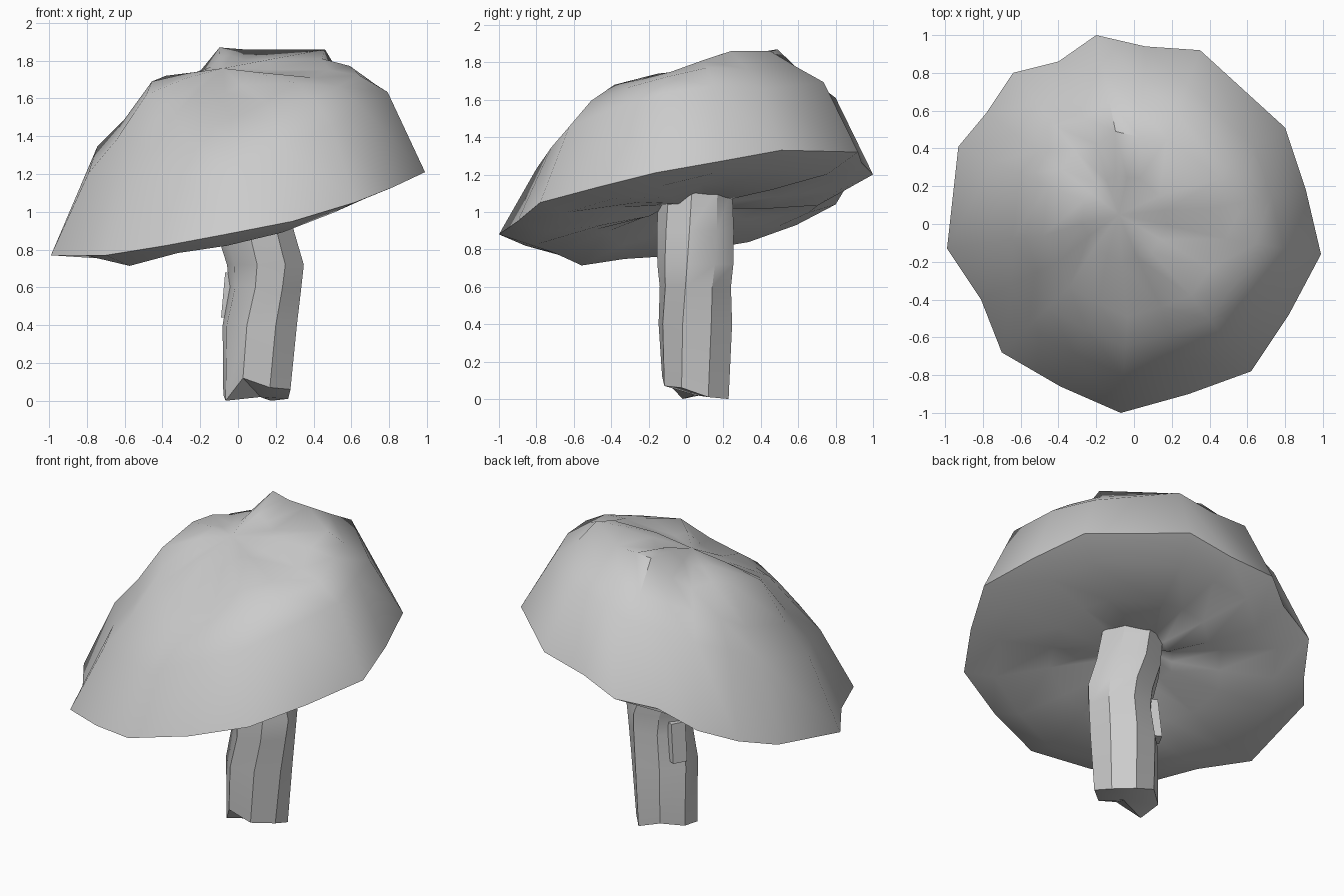
import bpy, bmesh, math

if "Cube" in bpy.data.objects:
    bpy.data.objects.remove(bpy.data.objects["Cube"])

# Cap rim outline (x, y, z) and height of the lumpy crest above each rim point
RIM = [(-.2, 1, 1.2), (.06, .94, 1.26), (.35, .92, 1.32), (.8, .51, 1.33), (.91, .18, 1.27),
       (.99, -.16, 1.21), (.82, -.48, 1.13), (.62, -.78, 1.05), (.29, -.9, .95),
       (-.07, -1, .88), (-.39, -.86, .82), (-.7, -.68, .77), (-.81, -.4, .77),
       (-.99, -.13, .77), (-.93, .41, .88), (-.78, .59, .93), (-.64, .8, 1.04), (-.4, .86, 1.14)]
CREST = [1.87, 1.86, 1.86, 1.86, 1.81, 1.75, 1.71, 1.68, 1.58,
         1.51, 1.49, 1.51, 1.56, 1.62, 1.69, 1.72, 1.70, 1.75]
FOOT = [.01, 0, .05, .03, 0, .12, .07, .06]


def plane(x, y):
    return 1.03 + .22 * x + .2 * y


def loft(name, rings, start=None, end=None):
    """Skin a stack of rings, closing each end with a fan or a single face."""
    bm = bmesh.new()
    vs = [[bm.verts.new(p) for p in r] for r in rings]
    n = len(vs[0])
    for a, b in zip(vs, vs[1:]):
        for i in range(n):
            j = (i + 1) % n
            bm.faces.new((a[i], a[j], b[j], b[i]))
    for ring, tip in ((vs[0], start), (vs[-1], end)):
        if tip is None:
            bm.faces.new(ring)
        else:
            t = bm.verts.new(tip)
            for i in range(n):
                bm.faces.new((ring[i], ring[(i + 1) % n], t))
    bmesh.ops.recalc_face_normals(bm, faces=bm.faces)
    me = bpy.data.meshes.new(name)
    bm.to_mesh(me)
    bm.free()
    ob = bpy.data.objects.new(name, me)
    bpy.context.collection.objects.link(ob)
    return ob


def smooth(ob, angle):
    bpy.ops.object.select_all(action='DESELECT')
    ob.select_set(True)
    bpy.context.view_layer.objects.active = ob
    bpy.ops.object.shade_smooth_by_angle(angle=math.radians(angle))


def cap_ring(scale, lift, wobble=0.0, sag=0.0, corner=0.0, left=0.0):
    """Scaled rim outline on the tilted cap plane, sagging on chosen sides."""
    out = []
    for i, (x, y, _) in enumerate(RIM):
        drop = sag * max(0, -.7 * x - .7 * y) + left * max(0, -x)
        drop += corner if i == 3 else 0
        x, y = x * scale, y * scale
        out.append((x, y, plane(x, y) + lift + wobble * math.sin(i * 2.1) - drop))
    return out


# Cap: gilled underside, rim, steep shoulder, lumpy crest, central dimple
crest = [(x * .49, y * .49, z) for (x, y, _), z in zip(RIM, CREST)]
crest[3] = (.46, .24, 1.86)
inner = [(x * .23 - .05, y * .23 + .03, z * .5 + .885 + .015 * math.sin(i * 2))
         for i, ((x, y, _), z) in enumerate(zip(RIM, CREST))]
cap = loft("mushroom_cap", [
    cap_ring(.22, -.01, .02), cap_ring(.5, -.02, .025, 0, 0, .03),
    cap_ring(.82, -.03, .015, 0, 0, .05),
    RIM, cap_ring(.8, .455, 0, .11, .05), cap_ring(.65, .58, .01, .1, .03), crest, inner],
    start=(.05, .03, 1.1), end=(-.08, .05, 1.76))
smooth(cap, 50)

# Stem: slightly bent eight-sided trunk with a ragged, slanted foot
SIDES = 8
stem_rings = []
for k, (z, cx, r) in enumerate([(0, .1, .185), (.4, .115, .2), (.6, .145, .19),
                                (.72, .145, .2), (.9, .09, .2), (1.12, .06, .19)]):
    ring = []
    for i in range(SIDES):
        a = math.tau * (i + .5) / SIDES + k * .06
        rr = r * (1.04 if i % 2 else .97)
        ring.append((cx + rr * math.cos(a), .05 + rr * math.sin(a), z + (0 if k else FOOT[i])))
    stem_rings.append(ring)
stem = loft("stem", stem_rings, start=(.12, .05, .02))
smooth(stem, 35)

# Small peeling flake on the back left of the stem
a = math.radians(152)
c, s = math.cos(a), math.sin(a)
loft("stem_flake", [[(.13 + d * c - w * s, .05 + d * s + w * c, z)
                     for d, w in ((.12, -.045), (out, -.045), (out, .045), (.12, .045))]
                    for z, out in ((.44, .225), (.68, .2))])
